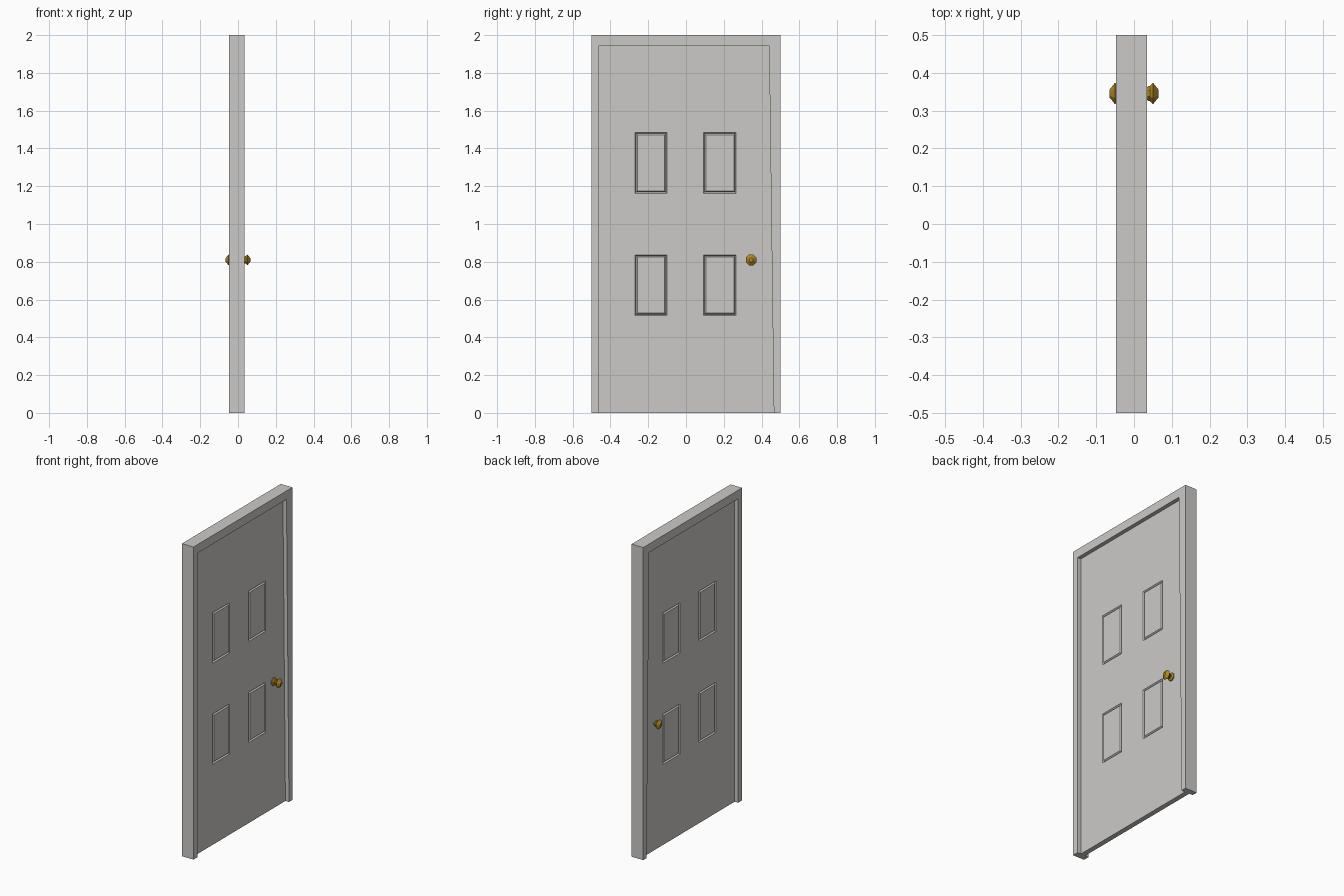
import bpy, bmesh, math
from mathutils import Vector

if "Cube" in bpy.data.objects:
    bpy.data.objects.remove(bpy.data.objects["Cube"])


def material(name, rgb):
    m = bpy.data.materials.new(name)
    m.diffuse_color = (*rgb, 1)
    m.use_nodes = True
    m.node_tree.nodes["Principled BSDF"].inputs["Base Color"].default_value = m.diffuse_color
    return m


GREY = material("pale grey paint", (0.60, 0.59, 0.575))
BRASS = material("brass", (0.42, 0.25, 0.025))

# Key sizes
FRAME_X0, FRAME_X1 = -0.047, 0.035
LEAF_X0, LEAF_X1 = -0.022, 0.010
LEFT, RIGHT_TOP, RIGHT_LOW, TOP = -0.46, 0.44, 0.465, 1.945


def finish(bm, name, mat):
    bmesh.ops.recalc_face_normals(bm, faces=bm.faces)
    me = bpy.data.meshes.new(name)
    bm.to_mesh(me)
    bm.free()
    me.materials.append(mat)
    ob = bpy.data.objects.new(name, me)
    bpy.context.collection.objects.link(ob)
    return ob


# Door frame: upside-down U outline, extruded through the wall
outline = [(-0.5, 0), (-0.5, 2), (0.5, 2), (0.5, 0),
           (RIGHT_LOW, 0), (RIGHT_TOP, TOP), (LEFT, TOP), (LEFT, 0)]
bm = bmesh.new()
face = bm.faces.new([bm.verts.new((FRAME_X0, y, z)) for y, z in outline])
ext = bmesh.ops.extrude_face_region(bm, geom=[face])["geom"]
bmesh.ops.translate(bm, vec=(FRAME_X1 - FRAME_X0, 0, 0),
                    verts=[v for v in ext if isinstance(v, bmesh.types.BMVert)])
finish(bm, "door_frame", GREY)

# Door leaf: slab cut into a grid, with a groove round each of four panels
panel_y = [(-0.27, -0.10), (0.092, 0.266)]
panel_z = [(0.515, 0.837), (1.162, 1.485)]
bm = bmesh.new()
bmesh.ops.create_cube(bm, size=1)
for v in bm.verts:
    v.co = Vector((LEAF_X1 if v.co.x > 0 else LEAF_X0,
                   RIGHT_TOP if v.co.y > 0 else LEFT,
                   TOP if v.co.z > 0 else 0))
for axis, spans in ((1, panel_y), (2, panel_z)):
    for cut in [c for span in spans for c in span]:
        co, no = Vector(), Vector()
        co[axis], no[axis] = cut, 1
        bmesh.ops.bisect_plane(bm, geom=bm.verts[:] + bm.edges[:] + bm.faces[:],
                               plane_co=co, plane_no=no)
bm.normal_update()


def in_panel(f):
    c = f.calc_center_median()
    return (abs(f.normal.x) > 0.9
            and any(a < c.y < b for a, b in panel_y)
            and any(a < c.z < b for a, b in panel_z))


panels = [f for f in bm.faces if in_panel(f)]
bmesh.ops.inset_individual(bm, faces=panels, thickness=0.009, depth=-0.008)
bmesh.ops.inset_individual(bm, faces=panels, thickness=0.009, depth=0.008)
for v in bm.verts:  # latch edge follows the slanted jamb
    if v.co.y > RIGHT_TOP - 0.001:
        v.co.y = RIGHT_LOW + (RIGHT_TOP - RIGHT_LOW) * v.co.z / TOP
finish(bm, "door_leaf", GREY)


# Door knobs: eight-sided turned profile (distance from middle, radius)
def knob(name, side):
    profile = [(0.008, 0.026), (0.016, 0.026), (0.022, 0.014), (0.030, 0.014),
               (0.037, 0.021), (0.042, 0.022), (0.050, 0.031), (0.065, 0.011)]
    n = 8
    bm = bmesh.new()
    rings = []
    for d, r in profile:
        rings.append([bm.verts.new((side * d,
                                    0.345 + r * math.cos((k + 0.5) * math.tau / n),
                                    0.81 + r * math.sin((k + 0.5) * math.tau / n)))
                      for k in range(n)])
    for a, b in zip(rings, rings[1:]):
        for k in range(n):
            j = (k + 1) % n
            bm.faces.new((a[k], a[j], b[j], b[k]))
    bm.faces.new(rings[0])
    bm.faces.new(rings[-1])
    finish(bm, name, BRASS)


knob("door_knob_right", 1)
knob("door_knob_left", -1)
